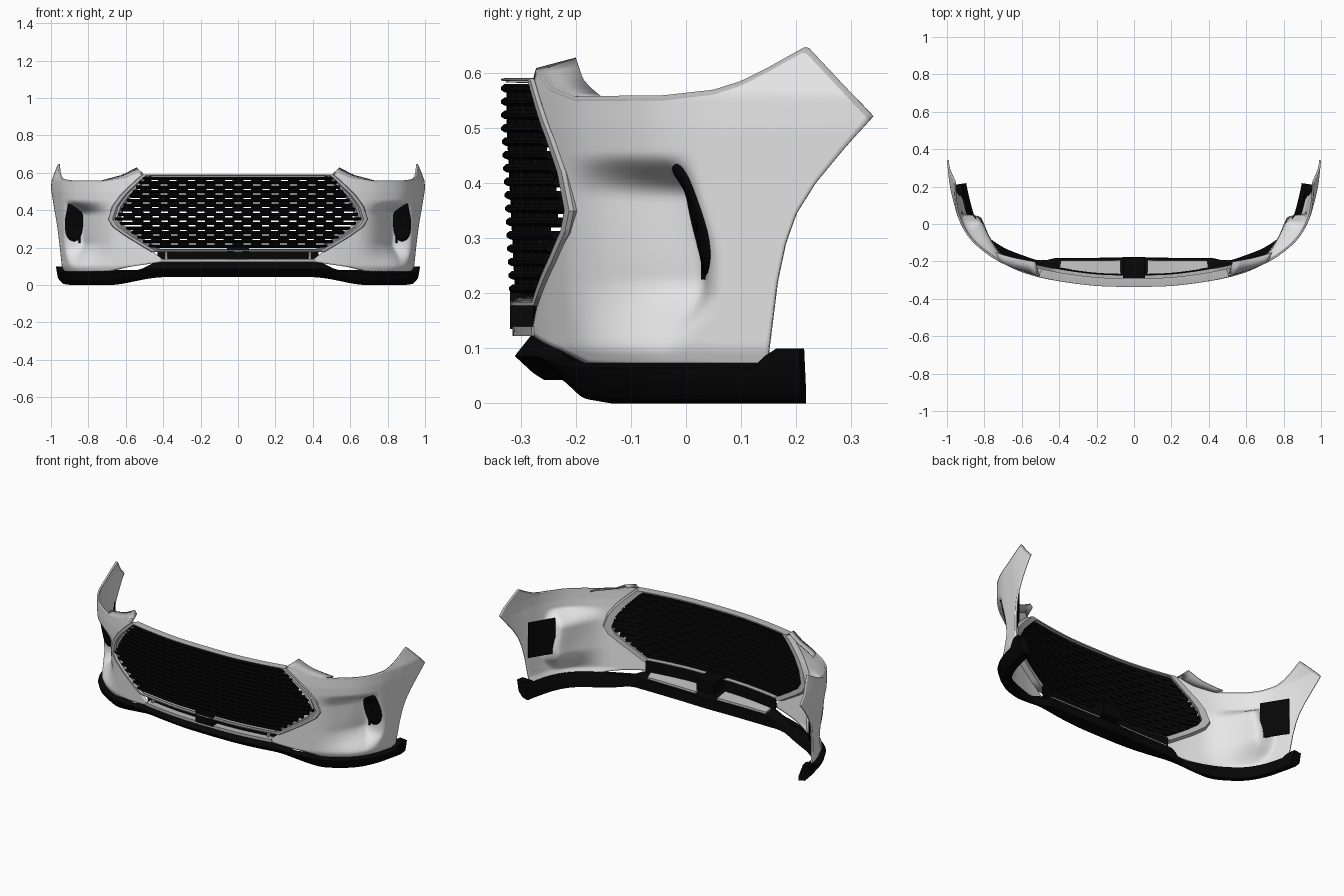
import bpy, bmesh, math
from mathutils import Vector

if "Cube" in bpy.data.objects:
    bpy.data.objects.remove(bpy.data.objects["Cube"])


def material(name, v):
    m = bpy.data.materials.new(name)
    m.diffuse_color = (v, v, v, 1)
    m.use_nodes = True
    m.node_tree.nodes["Principled BSDF"].inputs["Base Color"].default_value = m.diffuse_color
    return m


SILVER = material("silver paint", 0.8)
TRIM = material("grey trim", 0.5)
BLACK = material("black plastic", 0.002)


def smooth(a, b, v):
    t = max(0.0, min(1.0, (v - a) / (b - a)))
    return t * t * (3 - 2 * t)


# Plan curve of the bumper, from the middle round to the wheel arch
CTRL = [(-.2, -.325), (0, -.33), (.2, -.325), (.4, -.30), (.55, -.267), (.7, -.212), (.8, -.15),
        (.88, -.075), (.935, .02), (.968, .13), (.987, .22), (1.0, .34), (1.01, .46)]
PLAN, ARC = [], [0.0]
for i in range(1, len(CTRL) - 2):
    p = [Vector(c) for c in CTRL[i - 1:i + 3]]
    for j in range(30):
        t = j / 30
        PLAN.append(0.5 * (2 * p[1] + (p[2] - p[0]) * t + (2 * p[0] - 5 * p[1] + 4 * p[2] - p[3]) * t * t
                           + (3 * p[1] - p[0] - 3 * p[2] + p[3]) * t ** 3))
PLAN.append(Vector(CTRL[-2]))
for a, b in zip(PLAN, PLAN[1:]):
    ARC.append(ARC[-1] + (b - a).length)


def U(x=None, y=None):
    """Arc length along the plan curve at a given x or y."""
    key = (lambda q: q[0]) if y is None else (lambda q: q[1])
    v = x if y is None else y
    for i in range(len(PLAN) - 1):
        a, b = key(PLAN[i]), key(PLAN[i + 1])
        if a <= v <= b:
            return ARC[i] + (ARC[i + 1] - ARC[i]) * (v - a) / max(b - a, 1e-9)
    return ARC[-1]


def base(u, z, o=0.0):
    """Point on the bumper skin, moved inward by o."""
    a = min(abs(u), ARC[-1])
    i = 0
    while i < len(ARC) - 2 and ARC[i + 1] < a:
        i += 1
    d = (PLAN[i + 1] - PLAN[i]).normalized()
    p = PLAN[i] + d * (a - ARC[i])
    k = 1 - .08 * max(0, .5 - z) - .3 * max(0, z - .56)
    x = p.x * k - d.y * o
    lean = .05 * max(0, .5 - z) * (1 - smooth(.6, 1.0, a))
    return Vector((math.copysign(x, u), p.y + d.x * o + lean, z))


def build(name, verts, faces, mat, mirror=False, thick=0, recalc=True):
    me = bpy.data.meshes.new(name)
    me.from_pydata([tuple(v) for v in verts], [], faces)
    if recalc:
        bm = bmesh.new()
        bm.from_mesh(me)
        bmesh.ops.recalc_face_normals(bm, faces=bm.faces)
        bm.to_mesh(me)
        bm.free()
    me.materials.append(mat)
    ob = bpy.data.objects.new(name, me)
    bpy.context.collection.objects.link(ob)
    bpy.ops.object.select_all(action='DESELECT')
    ob.select_set(True)
    bpy.context.view_layer.objects.active = ob
    bpy.ops.object.shade_smooth_by_angle(angle=math.radians(35))
    if thick:
        m = ob.modifiers.new("thickness", 'SOLIDIFY')
        m.thickness, m.offset = thick, -1
    if mirror:
        ob.modifiers.new("mirror", 'MIRROR')
    return ob


def sweep(V, F, us, section):
    """Sweep a closed (inset, height) section along the plan curve."""
    n0, k = len(V), len(section(us[0]))
    for u in us:
        V += [base(u, z, o) for o, z in section(u)]
    for i in range(len(us) - 1):
        for j in range(k):
            a, b = n0 + i * k, n0 + (i + 1) * k
            F.append((a + j, b + j, b + (j + 1) % k, a + (j + 1) % k))
    F += [tuple(range(n0, n0 + k)), tuple(range(len(V) - k, len(V)))]


def steps(a, b, n):
    return [a + (b - a) * i / n for i in range(n + 1)]


def rect(o0, o1, z0, z1):
    return lambda u: [(o0, z0), (o0, z1), (o1, z1), (o1, z0)]


def polyline(pts, t):
    """Point at fraction t of a polyline's length."""
    pts = [Vector(p) for p in pts]
    lens = [(b - a).length for a, b in zip(pts, pts[1:])]
    d = t * sum(lens)
    for a, b, l in zip(pts, pts[1:], lens):
        if d <= l + 1e-9:
            return a.lerp(b, d / l)
        d -= l
    return pts[-1]


# Side pocket sunk into each wing
U0, U1, U2 = U(y=-.235), U(y=-.015), U(y=.062)


def shift(z):
    return -.045 * smooth(.24, .44, z) - .05 * smooth(.2, .09, z)


def skin(u, z):
    e = shift(z)
    ramp = smooth(U0, U1 + e, u) * (1 - smooth(U1 + e, U2 + e, u))
    o = .085 * ramp * smooth(.455, .375, z) * smooth(.085, .23, z) + .35 * max(0, .1 - z)
    return base(u, z, o)


# Wings: patch between four outlines
EDGE = [(U(x=x), z) for x, z in [(.51, .59), (.625, .48), (.672, .42), (.698, .35), (.674, .31), (.605, .26),
                                 (.47, .178)]]
LEFT = [(U(x=.4), .125)] + EDGE[::-1]
RIGHT = [(U(y=y), z) for y, z in [(.145, .065), (.15, .1), (.165, .22), (.18, .29), (.2, .345), (.235, .4),
                                  (.285, .46), (.34, .522)]]
BOTTOM = [LEFT[0], (U(x=.6), .097), (U(x=.72), .07), (U(y=-.1), .066), RIGHT[0]]
TOP = [LEFT[-1], (U(x=.53), .61), (U(x=.6), .578), (U(x=.72), .558), (U(y=-.04), .56), (U(y=.05), .57),
       (U(y=.1), .586), (U(y=.15), .611), (U(y=.22), .65), RIGHT[-1]]
NS, NT = 90, 50
c00, c10, c01, c11 = (Vector(p) for p in (LEFT[0], RIGHT[0], LEFT[-1], RIGHT[-1]))
V, F = [], []
for j in range(NT + 1):
    t = j / NT
    l, r = polyline(LEFT, t), polyline(RIGHT, t)
    for i in range(NS + 1):
        s = i / NS
        q = (polyline(BOTTOM, s) * (1 - t) + polyline(TOP, s) * t + l * (1 - s) + r * s
             - (c00 * (1 - s) * (1 - t) + c10 * s * (1 - t) + c01 * (1 - s) * t + c11 * s * t))
        V.append(skin(q.x, q.y))
for j in range(NT):
    for i in range(NS):
        a = j * (NS + 1) + i
        F.append((a, a + 1, a + NS + 2, a + NS + 1))
wing = build("wing_panel", V, F, SILVER, mirror=True, thick=.01, recalc=False)
# grey rolled edge along the top
wing.data.materials.append(TRIM)
for f in wing.data.polygons[(NT - 1) * NS:]:
    f.material_index = 1

# Headlight flange reaching back from the wing's inner top corner
V, F = [], []
for i in range(9):
    q = polyline(TOP[:4], i / 8)
    p = skin(q.x, q.y)
    V += [p, p + Vector((.02, .075 - .003 * i, .022 - .003 * i))]
    if i:
        a = 2 * i
        F.append((a - 2, a, a + 1, a - 1))
build("headlight_flange", V, F, TRIM, mirror=True, thick=.006)

# Dark vent on the rear wall of each pocket
V, F, N = [], [], 32
for r in (0.0, .35, .7, 1.0):
    for i in range(N):
        a = 2 * math.pi * i / N
        z = .333 + .1 * r * math.sin(a)
        u = (U1 + U2) / 2 + shift(z) + .033 * r * math.cos(a)
        V.append(skin(u, z) + Vector((0, -.006, 0)))
for k in range(3):
    for i in range(N):
        j = (i + 1) % N
        F.append((k * N + i, k * N + j, k * N + N + j, k * N + N + i))
build("side_vent", V, F, BLACK, mirror=True, thick=.004)

# Duct mesh behind the vent
V = [(x, y, z) for z in (.225, .435) for x, y in ((.842, .03), (.848, .027), (.932, .163), (.926, .166))]
F = [(0, 1, 2, 3), (4, 5, 6, 7)] + [(i, (i + 1) % 4, (i + 1) % 4 + 4, i + 4) for i in range(4)]
build("vent_duct", V, F, BLACK, mirror=True)

# Six-sided grille surround
hexa = EDGE + [(-u, z) for u, z in reversed(EDGE)]
ring = []
for (a, b), n in zip(zip(hexa, hexa[1:] + hexa[:1]), ([4] * 6 + [28]) * 2):
    ring += [Vector(a).lerp(Vector(b), i / n) for i in range(n)]
V, F, N = [], [], len(ring)
SEC = [(1.01, 0), (1.0, -.006), (.968, -.006), (.958, .004), (.938, .002), (.925, .04), (.99, .04)]
for s, o in SEC:
    V += [base(q.x * s, .38 + (q.y - .38) * (s if q.y < .4 else .5 + s / 2), o) for q in ring]
for k in range(len(SEC)):
    for i in range(N):
        m, j = (k + 1) % len(SEC), (i + 1) % N
        F.append((k * N + i, k * N + j, m * N + j, m * N + i))
build("grille_surround", V, F, TRIM)


# Grille: bars with staggered links between them
def half_width(z):
    x = .50 + .165 * (.585 - z) / .235 if z > .35 else .48 + .185 * (z - .2) / .15
    return U(x=x)


V, F = [], []
ROWS, PITCH = 16, .0243
for r in range(ROWS):
    z = .198 + r * PITCH
    w = half_width(z + .008)
    sec = lambda u, z=z: [(0, z + .003), (-.006, z + .007), (-.006, z + .013), (0, z + .018),
                          (.022, z + .018), (.022, z)]
    sweep(V, F, steps(-w, w, 32), sec)
    if r < ROWS - 1:
        n = int(w / .05)
        for k in range(-n, n + 1):
            c = k * .1 + (.05 if r % 2 else 0)
            if abs(c) + .03 < w:
                sweep(V, F, [c - .03, c, c + .03], rect(.004, .02, z + .015, z + PITCH + .004))
build("grille_mesh", V, F, BLACK)

# Lower intake: dark backing, pale bar below, posts and floor plates
V, F = [], []
sweep(V, F, steps(-U(x=.45), U(x=.45), 30), rect(.035, .042, .12, .19))
build("lower_intake", V, F, BLACK)
V, F = [], []
sweep(V, F, steps(-U(x=.43), U(x=.43), 30), rect(-.004, .035, .122, .14))
for c in (-.4, .4):
    sweep(V, F, [c - .006, c + .006], rect(.02, .035, .13, .185))
build("lower_bar", V, F, TRIM)
V, F = [], []
sweep(V, F, steps(.075, .42, 12), lambda u: [(.045, .1), (.045, .128), (.118 - .2 * u * u, .116), (.118 - .2 * u * u, .1)])
build("floor_plate", V, F, TRIM, mirror=True)

# Sensor block in the middle
bpy.ops.mesh.primitive_cube_add(size=1, location=(0, -.25, .17))
ob = bpy.context.object
ob.name = "sensor_block"
ob.scale = (.115, .14, .07)
ob.data.materials.append(BLACK)


# Chin lip wrapping round the whole bottom
def chin(u):
    a = abs(u)
    c, c2 = 1 - smooth(.42, .76, a), 1 - smooth(.44, .58, a)
    e = smooth(U(y=.14), U(y=.155), a)
    back = .13 - .2 * min(a, .5) ** 2
    mid = [(-.002, .086), (.03, .055), (.05, .042), (back, .042), (back, .1), (.03, .124)]
    out = [(-.02, .064 + .036 * e), (-.014, .035), (.012, .006), (.05, .0), (.05, .03), (.03, .08 + .02 * e)]
    w = [c, c, c, c2, c2, c2]
    sec = [(m[0] * k + o[0] * (1 - k), m[1] * k + o[1] * (1 - k)) for m, o, k in zip(mid, out, w)]
    sec[3] = (max(sec[3][0], sec[2][0] + .01), mid[3][1] * c + out[3][1] * (1 - c))
    return sec


V, F = [], []
sweep(V, F, steps(-U(y=.21), U(y=.21), 120), chin)
build("chin_lip", V, F, BLACK)
